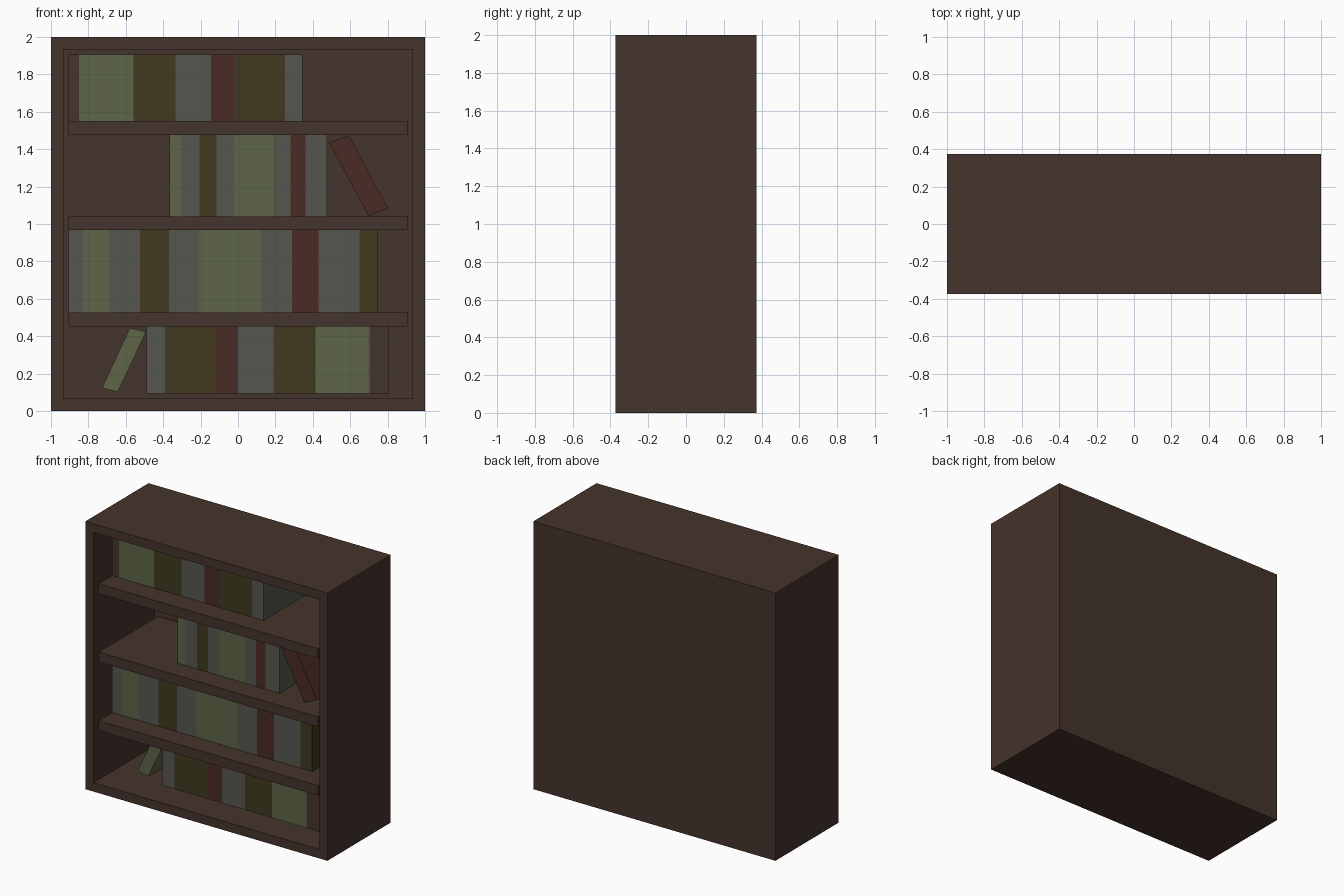
import bpy, bmesh

cube = bpy.data.objects.get("Cube")
if cube:
    bpy.data.objects.remove(cube, do_unlink=True)


def material(name, rgb):
    m = bpy.data.materials.new(name)
    m.use_nodes = True
    m.diffuse_color = (*rgb, 1)
    m.node_tree.nodes["Principled BSDF"].inputs["Base Color"].default_value = (*rgb, 1)
    return m


MATS = {
    "wood": material("dark_brown_wood", (0.060, 0.034, 0.025)),
    "green": material("sage_green", (0.112, 0.133, 0.065)),
    "olive": material("dark_olive", (0.053, 0.042, 0.014)),
    "grey": material("warm_grey", (0.093, 0.093, 0.080)),
    "red": material("brick_red", (0.069, 0.024, 0.017)),
}


def add_object(name, bm, colour):
    bmesh.ops.recalc_face_normals(bm, faces=bm.faces)
    mesh = bpy.data.meshes.new(name)
    bm.to_mesh(mesh)
    bm.free()
    mesh.materials.append(MATS[colour])
    obj = bpy.data.objects.new(name, mesh)
    bpy.context.collection.objects.link(obj)
    return obj


def prism(name, outline, y0, y1, colour):
    """Extrude an x-z outline from y0 back to y1."""
    bm = bmesh.new()
    face = bm.faces.new([bm.verts.new((x, y0, z)) for x, z in outline])
    extruded = bmesh.ops.extrude_face_region(bm, geom=[face], use_keep_orig=True)
    for v in extruded["geom"]:
        if isinstance(v, bmesh.types.BMVert):
            v.co.y = y1
    return add_object(name, bm, colour)


def box(name, x0, x1, z0, z1, y0, y1, colour):
    return prism(name, [(x0, z0), (x1, z0), (x1, z1), (x0, z1)], y0, y1, colour)


HALF_DEPTH = 0.373
BACK = 0.35
INNER = 0.906
BOOK_FRONT = -0.19

# Case: a block whose front is inset and pushed back to form the cavity
bm = bmesh.new()
bmesh.ops.create_cube(bm, size=2)
for v in bm.verts:
    v.co.y *= HALF_DEPTH
    v.co.z += 1
bm.normal_update()
front = min(bm.faces, key=lambda f: f.normal.y)
bmesh.ops.inset_region(bm, faces=[front], thickness=1 - INNER)
inner = bmesh.ops.extrude_discrete_faces(bm, faces=[front])["faces"][0]
for v in inner.verts:
    v.co.y = BACK
add_object("bookcase_frame", bm, "wood")

# Shelves
FLOORS = [0.094, 0.528, 1.04, 1.55]
CEILINGS = [0.453, 0.967, 1.476, 1.906]
for i in range(3):
    box(f"shelf_{i + 1}", -INNER, INNER, CEILINGS[i], FLOORS[i + 1], -0.35, BACK, "wood")

# Upright books: starting x, then (right edge, colour) for each book, bottom row first
ROWS = [
    (-0.49, [(-0.39, "grey"), (-0.12, "olive"), (0.0, "red"), (0.19, "grey"),
             (0.415, "olive"), (0.695, "green"), (0.705, "grey"), (0.805, "wood")]),
    (-INNER, [(-0.83, "grey"), (-0.69, "green"), (-0.525, "grey"), (-0.37, "olive"),
              (-0.21, "grey"), (0.125, "green"), (0.29, "grey"), (0.43, "red"),
              (0.65, "grey"), (0.745, "olive")]),
    (-0.365, [(-0.305, "green"), (-0.205, "grey"), (-0.115, "olive"), (-0.02, "grey"),
              (0.19, "green"), (0.28, "grey"), (0.36, "red"), (0.475, "grey")]),
    (-INNER, [(-0.85, "wood"), (-0.56, "green"), (-0.335, "olive"), (-0.145, "grey"),
              (-0.025, "red"), (0.25, "olive"), (0.345, "grey")]),
]
for r, (left, books) in enumerate(ROWS):
    for b, (right, colour) in enumerate(books):
        box(f"book_row{r + 1}_{b + 1}", left, right, FLOORS[r], CEILINGS[r],
            BOOK_FRONT, BACK, colour)
        left = right

# Leaning books
prism("leaning_red_book",
      [(0.487, 1.436), (0.594, 1.474), (0.802, 1.084), (0.698, 1.043)],
      -0.215, BACK, "red")
prism("leaning_green_book",
      [(-0.578, 0.445), (-0.492, 0.423), (-0.642, 0.102), (-0.727, 0.123)],
      -0.145, BACK, "green")
